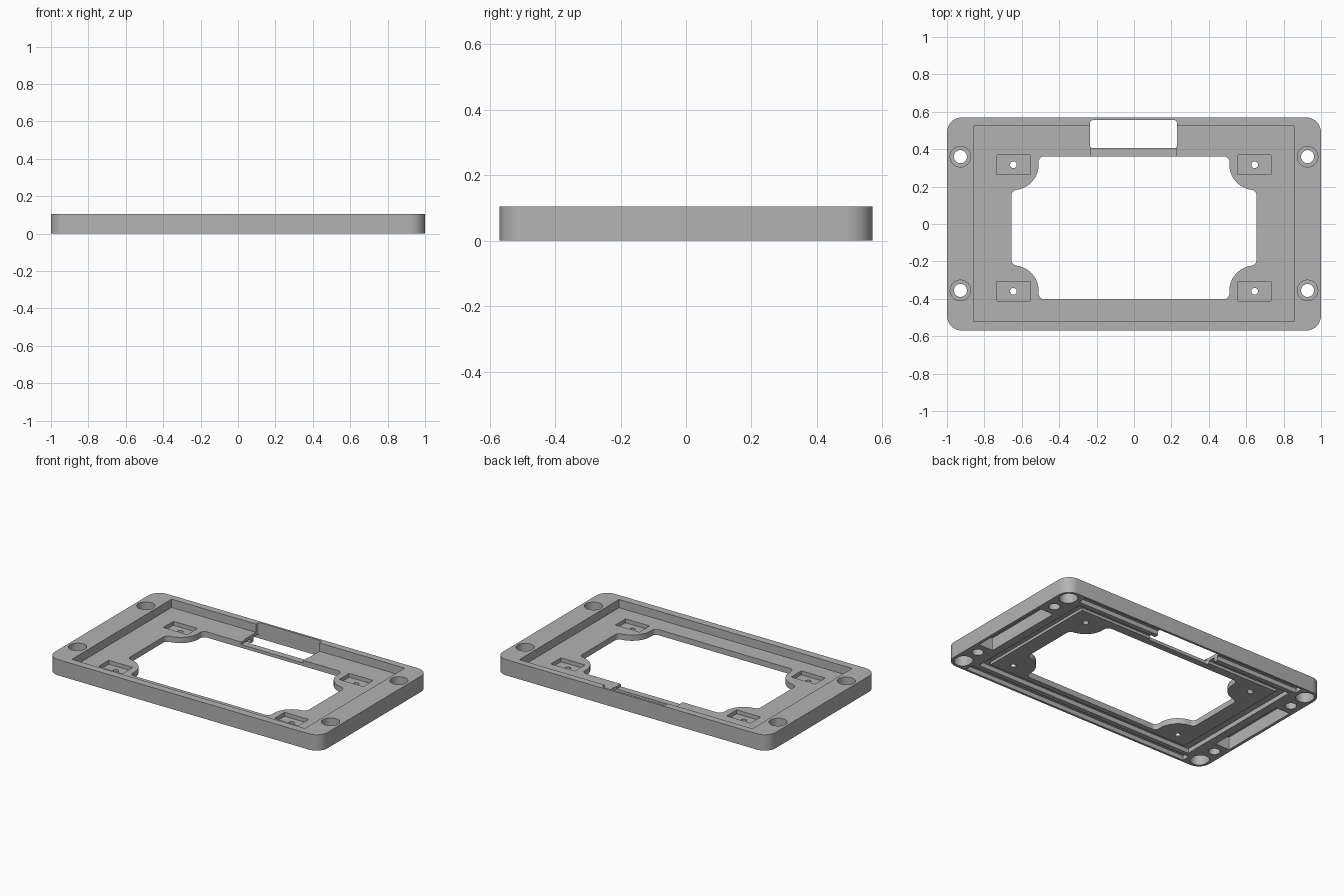
import bpy, bmesh
from math import cos, sin, radians

if "Cube" in bpy.data.objects:
    bpy.data.objects.remove(bpy.data.objects["Cube"], do_unlink=True)

TOP = 0.105      # overall height
FLOOR = 0.05     # top of the sunken floor
SCREW_Y = (-0.355, 0.36)
PAD_Y = (-0.36, 0.317)

grey = bpy.data.materials.new("mid_grey")
grey.use_nodes = True
colour = (0.45, 0.45, 0.45, 1)
grey.diffuse_color = colour
grey.node_tree.nodes["Principled BSDF"].inputs["Base Color"].default_value = colour


def arc(cx, cy, r, a0, a1, n=8):
    return [(cx + r * cos(radians(a0 + (a1 - a0) * i / n)),
             cy + r * sin(radians(a0 + (a1 - a0) * i / n))) for i in range(n + 1)]


def rect(x0, x1, y0, y1, r=0.0):
    if r == 0:
        return [(x0, y0), (x1, y0), (x1, y1), (x0, y1)]
    return (arc(x1 - r, y1 - r, r, 0, 90) + arc(x0 + r, y1 - r, r, 90, 180)
            + arc(x0 + r, y0 + r, r, 180, 270) + arc(x1 - r, y0 + r, r, 270, 360))


def circle(x, y, r):
    return arc(x, y, r, 0, 360, 32)[:-1]


def prism(name, outline, z0, z1):
    bm = bmesh.new()
    face = bm.faces.new([bm.verts.new((x, y, z0)) for x, y in outline])
    top = bmesh.ops.extrude_face_region(bm, geom=[face])["geom"]
    bmesh.ops.translate(bm, vec=(0, 0, z1 - z0),
                        verts=[v for v in top if isinstance(v, bmesh.types.BMVert)])
    bmesh.ops.recalc_face_normals(bm, faces=bm.faces)
    mesh = bpy.data.meshes.new(name)
    bm.to_mesh(mesh)
    bm.free()
    ob = bpy.data.objects.new(name, mesh)
    bpy.context.collection.objects.link(ob)
    return ob


frame = prism("mounting_frame", rect(-1, 1, -0.57, 0.57, 0.08), 0, TOP)
frame.data.materials.append(grey)
bpy.context.view_layer.objects.active = frame


def cut(outline, z0, z1):
    cutter = prism("cutter", outline, z0, z1)
    cutter.hide_render = True
    mod = frame.modifiers.new("cut", "BOOLEAN")
    mod.operation = "DIFFERENCE"
    mod.solver = "EXACT"
    mod.object = cutter
    bpy.context.view_layer.update()
    bpy.ops.object.modifier_apply(modifier=mod.name)
    bpy.data.objects.remove(cutter, do_unlink=True)


# Sunken tray in the top
cut(rect(-0.855, 0.855, -0.52, 0.525), FLOOR, 1)

# Central opening with a round lobe left at each corner
quarter = (arc(0.625, 0.173, 0.03, 0, 80) + arc(0.645, 0.337, 0.135, 262, 188, 14)
           + arc(0.48, 0.352, 0.03, 10, 90))
half = quarter + [(-x, y) for x, y in reversed(quarter)]
opening = half + [(x, -y) for x, y in reversed(half)]
cut([(x, y - 0.02) for x, y in opening], -1, 1)

# Rear slot and the lowered step in front of it
cut(rect(-0.235, 0.23, 0.405, 0.555, 0.015), -1, 1)
cut(rect(-0.23, 0.225, 0.34, 0.42), 0.033, 1)

# Shallow underside pocket with a deeper groove around its edge
cut(rect(-0.82, 0.82, -0.47, 0.47), -1, 0.012)
for box in (rect(-0.82, 0.82, 0.42, 0.47), rect(-0.82, 0.82, -0.47, -0.435),
            rect(-0.82, -0.76, -0.46, 0.46), rect(0.76, 0.82, -0.46, 0.46)):
    cut(box, -1, 0.03)

# Long channels under the front and back rims
for y0, y1 in ((-0.555, -0.5), (0.5, 0.555)):
    cut(rect(-0.85, 0.85, y0, y1), -1, 0.03)

for side in (-1, 1):
    # End channels, broken by the solid screw bosses
    for y0, y1, r in ((-0.55, -0.43, 0.05), (-0.28, 0.285, 0.005), (0.435, 0.55, 0.05)):
        x0, x1 = sorted((side * 0.875, side * 0.98))
        cut(rect(x0, x1, y0, y1, r), -1, 0.085)
    # Counterbored screw holes
    for y in SCREW_Y:
        cut(circle(side * 0.928, y, 0.055), 0.045, 1)
        cut(circle(side * 0.928, y, 0.035), -1, 1)
    # Nut pockets with pilot holes
    for y in PAD_Y:
        x = side * 0.645
        cut(rect(x - 0.088, x + 0.088, y - 0.053, y + 0.053), 0.024, 1)
        cut(circle(x, y, 0.018), -1, 1)

for ob in bpy.context.selected_objects:
    ob.select_set(False)
frame.select_set(True)
bpy.ops.object.shade_smooth_by_angle(angle=radians(30))
